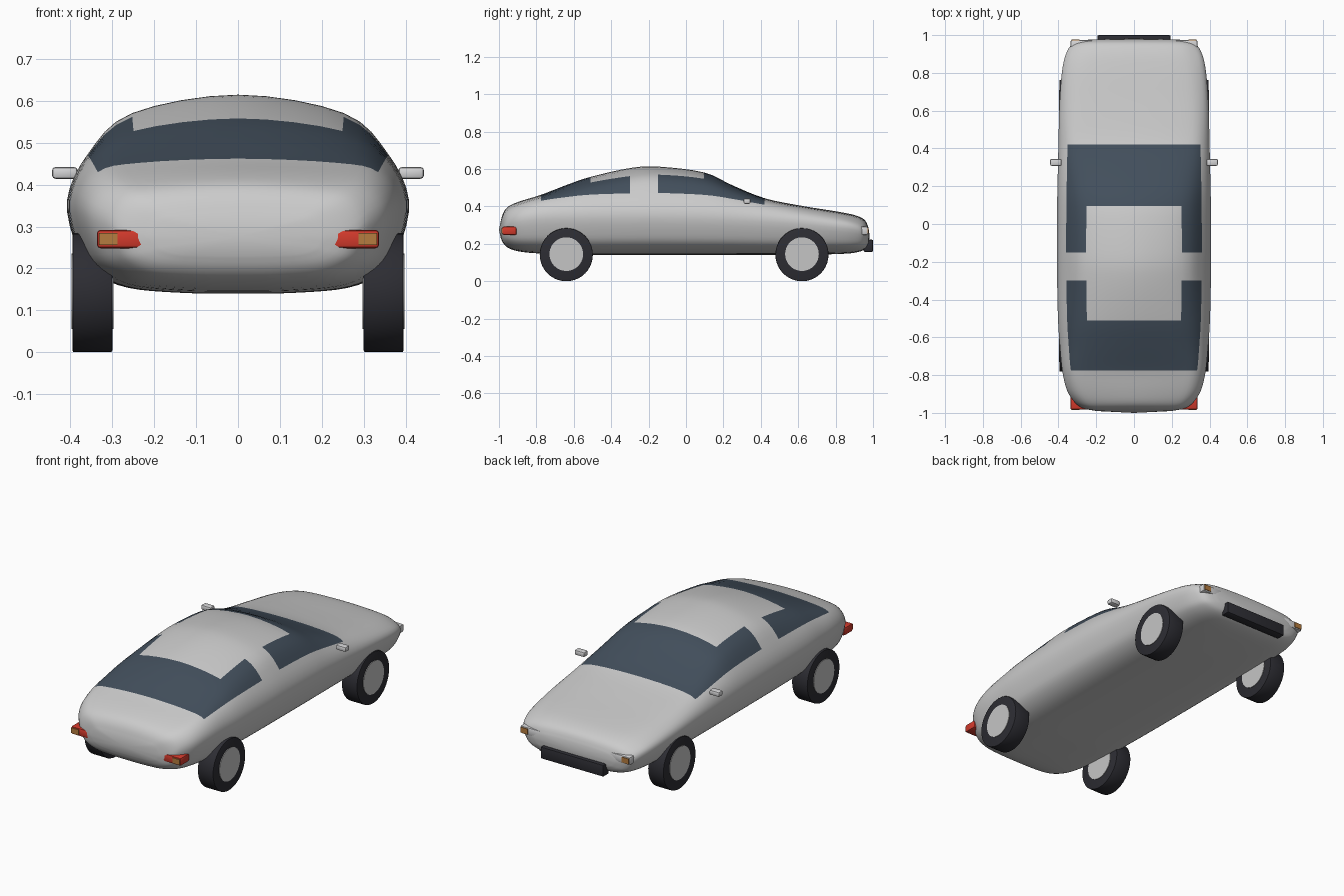
import bpy, bmesh, math
from mathutils import Vector, Matrix

if "Cube" in bpy.data.objects:
    bpy.data.objects.remove(bpy.data.objects["Cube"])


def material(name, r, g, b):
    m = bpy.data.materials.new(name)
    m.diffuse_color = (r, g, b, 1)
    m.use_nodes = True
    m.node_tree.nodes["Principled BSDF"].inputs["Base Color"].default_value = m.diffuse_color
    return m


PAINT = material("silver paint", 0.60, 0.60, 0.60)
GLASS = material("dark glass", 0.055, 0.078, 0.107)
RUBBER = material("black rubber", 0.026, 0.026, 0.033)
HUB = material("hub grey", 0.56, 0.56, 0.56)
RED = material("red lens", 0.65, 0.042, 0.025)
AMBER = material("amber lens", 0.46, 0.20, 0.05)
CLEAR = material("clear lens", 0.66, 0.66, 0.67)


def finish(bm, name, mats, angle=None):
    bmesh.ops.recalc_face_normals(bm, faces=bm.faces)
    me = bpy.data.meshes.new(name)
    bm.to_mesh(me)
    bm.free()
    for m in mats:
        me.materials.append(m)
    ob = bpy.data.objects.new(name, me)
    bpy.context.collection.objects.link(ob)
    if angle:
        bpy.ops.object.select_all(action='DESELECT')
        ob.select_set(True)
        bpy.context.view_layer.objects.active = ob
        bpy.ops.object.shade_smooth_by_angle(angle=math.radians(angle))
    return ob


def catmull(p, q, r, s, t):
    return 0.5 * (2 * q + (r - p) * t + (2 * p - 5 * q + 4 * r - s) * t * t
                  + (3 * q - p - 3 * r + s) * t ** 3)


# Body stations: y, centre z, roof-edge z, window-sill z, half width, widest z, bottom z
STATIONS = [
    (-0.990, .325, .323, .315, .200, .280, .230),
    (-0.975, .370, .363, .347, .270, .290, .200),
    (-0.945, .403, .393, .375, .313, .320, .175),
    (-0.880, .430, .420, .402, .355, .340, .157),
    (-0.775, .462, .452, .430, .380, .355, .148),
    (-0.640, .514, .494, .450, .393, .360, .143),
    (-0.510, .558, .528, .463, .402, .362, .140),
    (-0.300, .605, .562, .470, .407, .363, .140),
    (-0.150, .613, .570, .472, .408, .363, .140),
    (0.095, .582, .548, .462, .407, .358, .140),
    (0.250, .512, .494, .440, .404, .350, .140),
    (0.420, .444, .435, .409, .400, .340, .140),
    (0.620, .403, .397, .376, .395, .325, .141),
    (0.800, .374, .368, .347, .382, .305, .145),
    (0.900, .354, .347, .325, .360, .290, .152),
    (0.955, .328, .321, .303, .322, .268, .170),
    (0.976, .285, .282, .272, .240, .248, .200),
]
LOWER = [(.945, .50), (.85, .24), (.66, .07), (.35, .01)]  # width share, height share
SUB = 4


def ring(st):
    """Smooth closed cross-section through the key points of one station."""
    y, zc, zi, zo, w, zm, zb = st
    side = [(.62 * w, zi), (.88 * w, zo), (w, zm)]
    side += [(a * w, zb + b * (zm - zb)) for a, b in LOWER]
    keys = [(0, zc)] + side + [(0, zb)] + [(-x, z) for x, z in reversed(side)]
    keys = [Vector((x, y, z)) for x, z in keys]
    n = len(keys)
    return [catmull(keys[i - 1], keys[i], keys[(i + 1) % n], keys[(i + 2) % n], k / SUB)
            for i in range(n) for k in range(SUB)]


def build_body():
    st = [Vector(s) for s in STATIONS]
    last = len(st) - 1
    rows = []
    for i in range(last):
        for k in range(SUB):
            rows.append(catmull(st[max(i - 1, 0)], st[i], st[i + 1],
                                st[min(i + 2, last)], k / SUB))
    rows.append(st[last])
    bm = bmesh.new()
    grid = [[bm.verts.new(p) for p in ring(r)] for r in rows]
    n = len(grid[0])
    keys = n // SUB
    for a in range(len(grid) - 1):
        for b in range(n):
            c = (b + 1) % n
            f = bm.faces.new((grid[a][b], grid[a][c], grid[a + 1][c], grid[a + 1][b]))
            span, seg = a // SUB, b // SUB
            roof = seg in (0, keys - 1)
            flank = seg in (1, keys - 2)
            # windscreens cross the car, side windows only sit on the flanks
            if (span in (4, 5, 9, 10) and (roof or flank)) or (span in (6, 8) and flank):
                f.material_index = 1
    # rounded tail and nose caps
    for loop, tip in ((grid[0], (0, -1.0, .275)), (grid[-1], (0, .982, .243))):
        v = bm.verts.new(tip)
        for b in range(n):
            bm.faces.new((loop[b], loop[(b + 1) % n], v))
    finish(bm, "body", [PAINT, GLASS], 60)


def box(name, lo, hi, mat, bevel=0.0):
    """Box between two corners, optionally with softened edges."""
    lo, hi = Vector(lo), Vector(hi)
    size = [abs(v) for v in hi - lo]
    bm = bmesh.new()
    bmesh.ops.create_cube(bm, size=1, matrix=Matrix.Translation((lo + hi) / 2)
                          @ Matrix.Diagonal((*size, 1)))
    if bevel:
        bmesh.ops.bevel(bm, geom=bm.edges[:], offset=bevel, segments=2,
                        profile=0.5, affect='EDGES')
    return finish(bm, name, [mat], 35 if bevel else None)


def disc(name, x0, x1, y, z, r, mat, bevel=0.0):
    """Cylinder lying along x."""
    bm = bmesh.new()
    m = Matrix.Translation(((x0 + x1) / 2, y, z)) @ Matrix.Rotation(math.pi / 2, 4, 'Y')
    bmesh.ops.create_cone(bm, cap_ends=True, segments=40, radius1=r, radius2=r,
                          depth=abs(x1 - x0), matrix=m)
    if bevel:
        rim = [e for e in bm.edges if any(len(f.verts) > 4 for f in e.link_faces)]
        bmesh.ops.bevel(bm, geom=rim, offset=bevel, segments=2, profile=0.5, affect='EDGES')
    finish(bm, name, [mat], 35)


build_body()

for s, side in ((-1, "left"), (1, "right")):
    # wheels
    for y, end in ((-0.64, "rear"), (0.62, "front")):
        disc(f"{end}_{side}_tyre", s * .30, s * .395, y, .142, .142, RUBBER, .004)
        disc(f"{end}_{side}_hub", s * .297, s * .398, y, .145, .09, HUB)
    # lamps with amber indicators
    box(f"{side}_tail_light", (s * .21, -.983, .248), (s * .337, -.905, .292), RED, .009)
    box(f"{side}_rear_indicator", (s * .288, -.986, .256), (s * .332, -.979, .285), AMBER)
    box(f"{side}_headlight", (s * .21, .915, .248), (s * .337, .973, .292), CLEAR, .009)
    box(f"{side}_front_indicator", (s * .288, .969, .256), (s * .332, .976, .285), AMBER)
    # door mirrors
    box(f"{side}_mirror", (s * .383, .308, .414), (s * .444, .345, .442), CLEAR, .008)

# front bumper
box("front_bumper", (-.193, .95, .157), (.193, 1.0, .222), RUBBER, .006)
